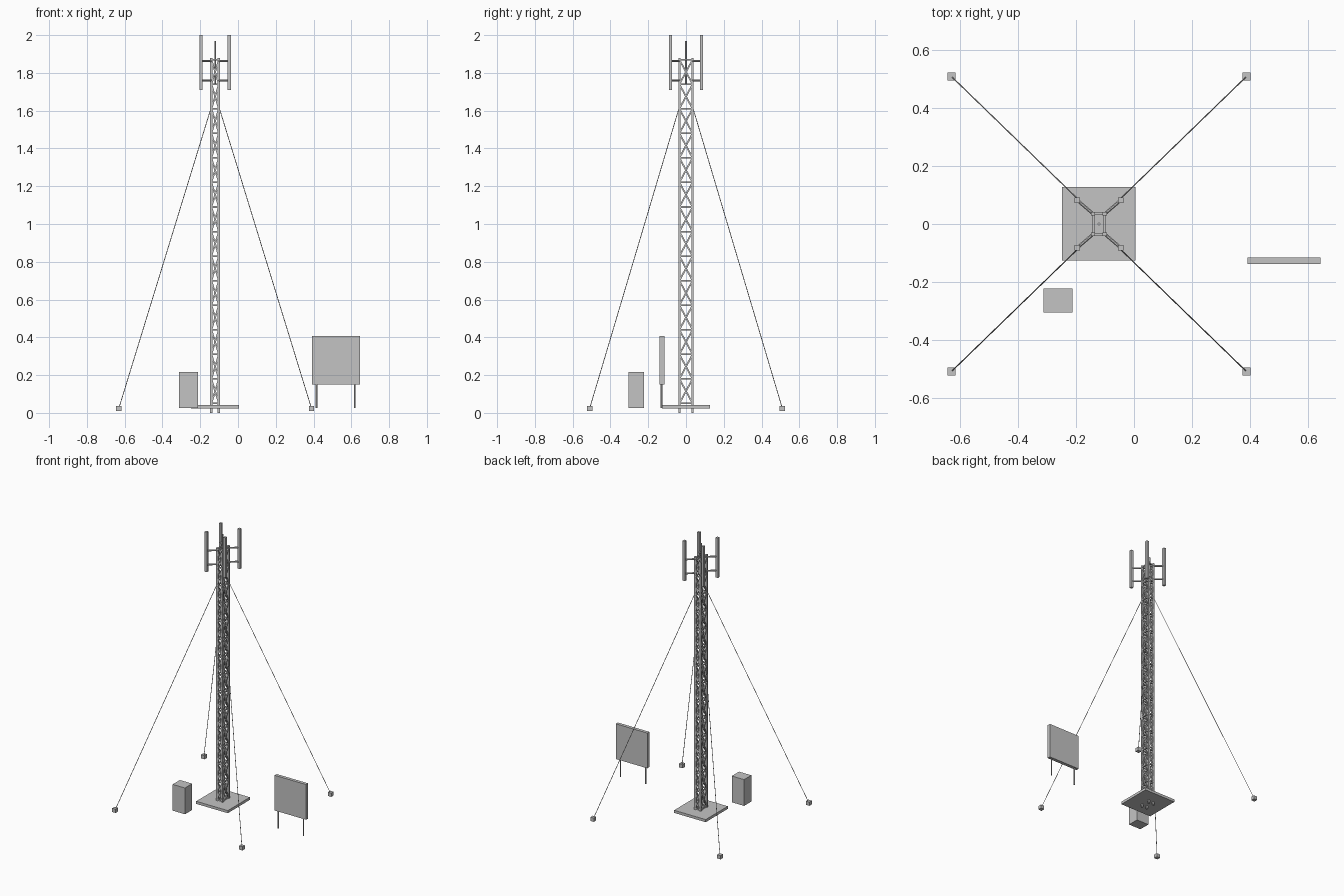
import bpy, bmesh, math
from mathutils import Vector, Matrix

if "Cube" in bpy.data.objects:
    bpy.data.objects.remove(bpy.data.objects["Cube"])

CX = -0.121                 # tower axis
HX, HY = 0.020, 0.035       # half spacing of the legs
TOP = 1.88

grey = bpy.data.materials.new("plain_grey")
grey.diffuse_color = (0.55, 0.55, 0.55, 1)
grey.use_nodes = True
grey.node_tree.nodes["Principled BSDF"].inputs["Base Color"].default_value = grey.diffuse_color


def finish(name, bm):
    bmesh.ops.recalc_face_normals(bm, faces=bm.faces)
    me = bpy.data.meshes.new(name)
    bm.to_mesh(me)
    bm.free()
    me.materials.append(grey)
    ob = bpy.data.objects.new(name, me)
    bpy.context.collection.objects.link(ob)
    return ob


def add_box(bm, lo, hi):
    lo, hi = Vector(lo), Vector(hi)
    vs = bmesh.ops.create_cube(bm, size=1)["verts"]
    for v in vs:
        v.co = (lo + hi) / 2 + Vector(a * b for a, b in zip(v.co, hi - lo))


def add_bar(bm, a, b, r, sides=6):
    """Prism from a to b; four-sided bars lie flat in their lattice plane."""
    a, b = Vector(a), Vector(b)
    d = b - a
    vs = bmesh.ops.create_cone(bm, cap_ends=True, segments=sides, radius1=r,
                               radius2=r, depth=d.length)["verts"]
    rot = d.to_track_quat('Z', 'Y').to_matrix() @ Matrix.Rotation(math.pi / sides, 3, 'Z')
    for v in vs:
        v.co = rot @ v.co + (a + b) / 2


def box(name, lo, hi):
    bm = bmesh.new()
    add_box(bm, lo, hi)
    return finish(name, bm)


corners = [(-1, -1), (1, -1), (1, 1), (-1, 1)]


def leg(c, z):
    return (CX + c[0] * HX, c[1] * HY, z)


# Ground slab and equipment cabinet
box("base_slab", (CX - 0.127, -0.126, 0.023), (CX + 0.127, 0.128, 0.042))
box("equipment_cabinet", (-0.312, -0.305, 0.025), (-0.213, -0.222, 0.216))

# Four mast legs
bm = bmesh.new()
for c in corners:
    x, y, z = leg(c, 0)
    add_box(bm, (x - 0.007, y - 0.006, 0), (x + 0.007, y + 0.006, TOP))
finish("mast_legs", bm)

# Lattice: horizontal rings and crossed diagonals on every side
bays, z0, z1 = 14, 0.05, 1.87
step = (z1 - z0) / bays
bm = bmesh.new()
for i in range(bays + 1):
    z = z0 + i * step
    for k in range(4):
        a, b = corners[k], corners[(k + 1) % 4]
        add_bar(bm, leg(a, z), leg(b, z), 0.006, 4)
        if i < bays:
            add_bar(bm, leg(a, z), leg(b, z + step), 0.006, 4)
            add_bar(bm, leg(b, z), leg(a, z + step), 0.006, 4)
finish("mast_lattice", bm)

# Lightning rod in the centre
bm = bmesh.new()
add_bar(bm, (CX, 0, 1.74), (CX, 0, 1.97), 0.005, 8)
finish("lightning_rod", bm)

# Antenna panels on diagonal arms, guy wires and ground anchors
panels, arms, wires, anchors = (bmesh.new() for _ in range(4))
for c in corners:
    px, py = CX + c[0] * 0.075, c[1] * 0.082
    add_box(panels, (px - 0.009, py - 0.009, 1.71), (px + 0.009, py + 0.009, 2.0))
    for z in (1.76, 1.862):
        add_bar(arms, leg(c, z), (px, py, z), 0.006, 8)
    ax, ay = CX + c[0] * 0.51, c[1] * 0.51
    add_box(anchors, (ax - 0.014, ay - 0.014, 0.01), (ax + 0.014, ay + 0.014, 0.037))
    add_bar(wires, leg(c, 1.62), (ax, ay, 0.024), 0.002)
finish("antenna_panels", panels)
finish("antenna_arms", arms)
finish("guy_wires", wires)
finish("ground_anchors", anchors)

# Blank sign on two posts
box("sign_board", (0.392, -0.139, 0.151), (0.645, -0.115, 0.407))
bm = bmesh.new()
for x in (0.416, 0.618):
    add_bar(bm, (x, -0.13, 0.025), (x, -0.13, 0.39), 0.005, 8)
finish("sign_posts", bm)
